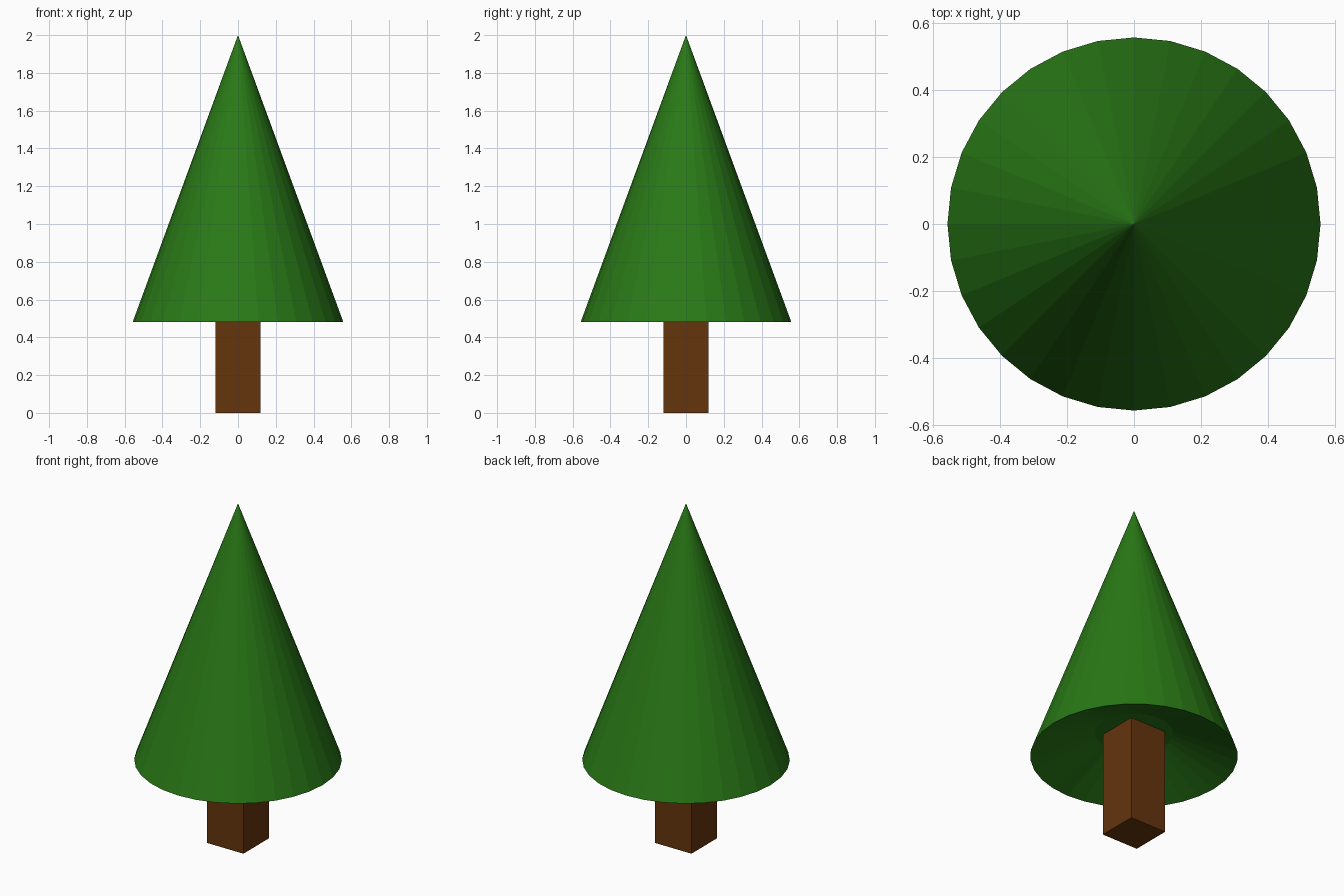
import bpy, bmesh
from math import sin, cos, tau

if "Cube" in bpy.data.objects:
    bpy.data.objects.remove(bpy.data.objects["Cube"])

SIDES = 32


def add_object(name, bm, color):
    bmesh.ops.recalc_face_normals(bm, faces=bm.faces[:])
    mesh = bpy.data.meshes.new(name)
    bm.to_mesh(mesh)
    bm.free()
    mat = bpy.data.materials.new(name + "_color")
    mat.diffuse_color = (*color, 1)
    mat.use_nodes = True
    mat.node_tree.nodes["Principled BSDF"].inputs["Base Color"].default_value = mat.diffuse_color
    mesh.materials.append(mat)
    obj = bpy.data.objects.new(name, mesh)
    bpy.context.collection.objects.link(obj)
    return obj


# Foliage: faceted cone with a recessed underside
bm = bmesh.new()
rim, recess = [
    [bm.verts.new((r * cos(tau * i / SIDES), r * sin(tau * i / SIDES), z))
     for i in range(SIDES)]
    for r, z in ((0.558, 0.48), (0.21, 0.62))
]
tip = bm.verts.new((0, 0, 2))
for i in range(SIDES):
    j = (i + 1) % SIDES
    bm.faces.new((rim[i], rim[j], tip))
    bm.faces.new((rim[j], rim[i], recess[i], recess[j]))
bm.faces.new(recess)
add_object("foliage", bm, (0.022, 0.19, 0.008))

# Trunk: square post from the ground up to the recess
bm = bmesh.new()
bmesh.ops.create_cube(bm, size=1)
bmesh.ops.scale(bm, verts=bm.verts, vec=(0.238, 0.238, 0.62))
bmesh.ops.translate(bm, verts=bm.verts, vec=(0, 0, 0.31))
add_object("trunk", bm, (0.13, 0.035, 0.004))
